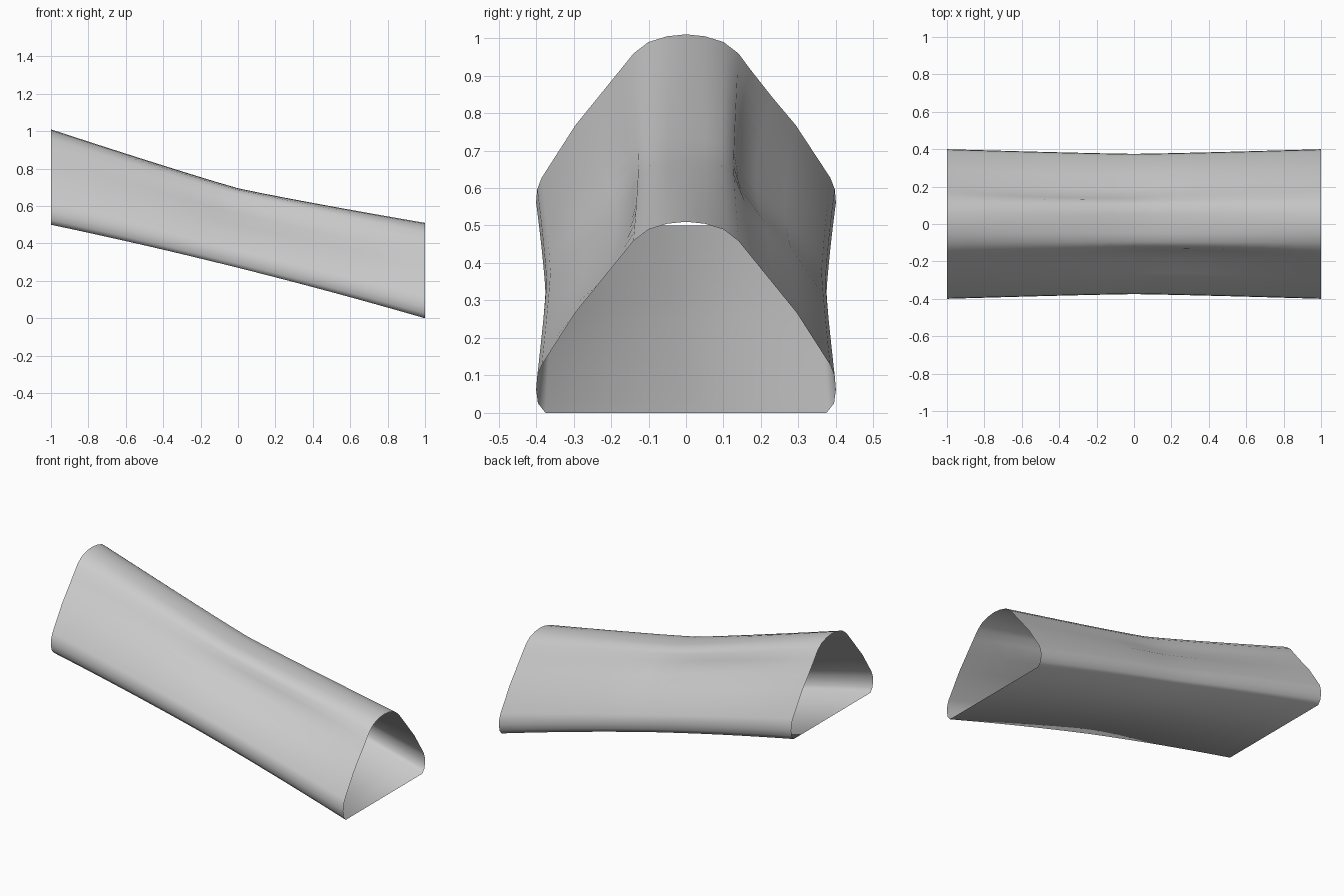
import bpy, bmesh

cube = bpy.data.objects.get("Cube")
if cube:
    bpy.data.objects.remove(cube, do_unlink=True)

# Half sections from crown to base: (y, height fraction)
END_HALF = [(0.0, 1.0), (0.05, 0.99), (0.10, 0.96), (0.14, 0.90), (0.175, 0.815),
            (0.235, 0.67), (0.295, 0.525), (0.385, 0.25), (0.397, 0.19),
            (0.40, 0.12), (0.395, 0.05), (0.375, 0.0)]
MID_HALF = [(0.0, 1.0), (0.05, 0.995), (0.095, 0.98), (0.127, 0.92), (0.15, 0.83),
            (0.21, 0.68), (0.277, 0.53), (0.362, 0.25), (0.372, 0.19),
            (0.375, 0.12), (0.37, 0.05), (0.36, 0.0)]
STATIONS = 16


def mirrored(half):
    return half + [(-y, h) for y, h in reversed(half[1:])]


def dent(x, y, h):
    """Shallow hollow under each shoulder, offset to opposite ends."""
    center = -0.4 if y > 0 else 0.35
    along = max(0, 1 - ((x - center) / 0.65) ** 2)
    across = max(0, 1 - ((h - 0.68) / 0.22) ** 2)
    return 0.03 * along * across


def section_ring(bm, x):
    """One cross-section of the sagging, slightly pinched sleeve."""
    spread = abs(x) ** 1.2
    bottom = 0.27 - 0.25 * x - 0.02 * x * x
    top = 0.695 - 0.25 * x + 0.065 * spread
    ring = []
    for (y0, h0), (y1, h1) in zip(mirrored(MID_HALF), mirrored(END_HALF)):
        y = y0 + (y1 - y0) * spread
        h = h0 + (h1 - h0) * spread
        y -= dent(x, y, h) * (1 if y > 0 else -1)
        ring.append(bm.verts.new((x, y, bottom + (top - bottom) * h)))
    return ring


def make_material(name, rgb):
    mat = bpy.data.materials.new(name)
    mat.use_nodes = True
    color = (*rgb, 1)
    mat.diffuse_color = color
    mat.node_tree.nodes["Principled BSDF"].inputs["Base Color"].default_value = color
    return mat


# Open-ended sleeve lofted through the sections
bm = bmesh.new()
rings = [section_ring(bm, -1 + 2 * i / STATIONS) for i in range(STATIONS + 1)]
count = len(rings[0])
for a, b in zip(rings, rings[1:]):
    for i in range(count):
        j = (i + 1) % count
        bm.faces.new((a[i], b[i], b[j], a[j]))
bmesh.ops.recalc_face_normals(bm, faces=bm.faces)
for face in bm.faces:
    face.smooth = True

mesh = bpy.data.meshes.new("sleeve")
bm.to_mesh(mesh)
bm.free()
sleeve = bpy.data.objects.new("sleeve", mesh)
bpy.context.collection.objects.link(sleeve)
mesh.materials.append(make_material("light grey", (0.6, 0.6, 0.6)))
